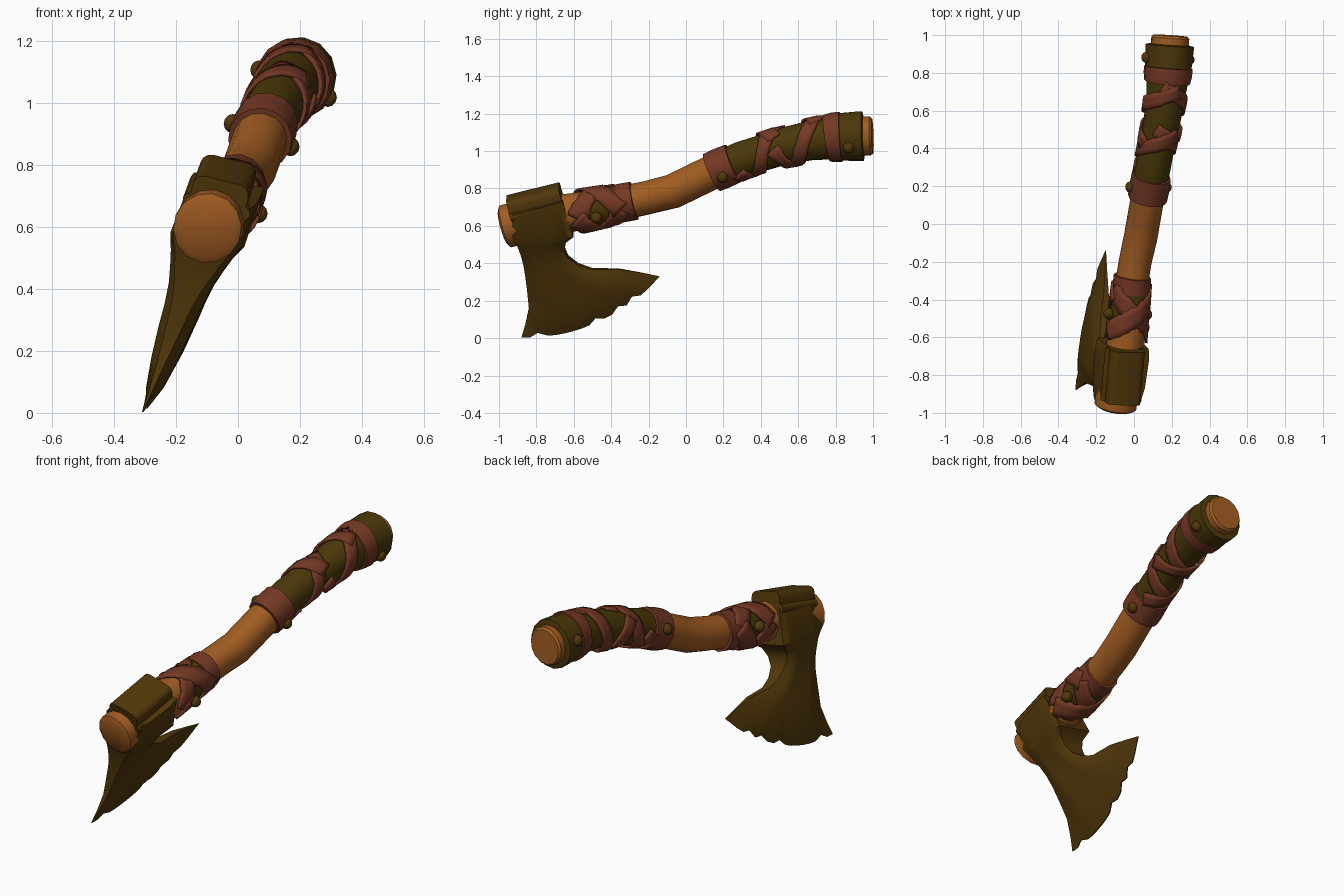
import bpy, bmesh, math, random
from mathutils import Vector, Matrix

random.seed(4)
if "Cube" in bpy.data.objects:
    bpy.data.objects.remove(bpy.data.objects["Cube"])


def material(name, r, g, b):
    m = bpy.data.materials.new(name)
    m.use_nodes = True
    m.diffuse_color = (r, g, b, 1)
    m.node_tree.nodes["Principled BSDF"].inputs["Base Color"].default_value = (r, g, b, 1)
    return m


wood = material("warm wood", .36, .108, .016)
metal = material("dark bronze", .085, .04, .003)
hide = material("olive hide", .07, .04, .003)
leather = material("red leather", .175, .04, .018)

SIDE = Vector((.93, 0, -.37))

# Handle centre line: y, x, z, radius
PATH = [(-1.1, -.12, .56, .112), (-.8, -.073, .642, .11), (-.6, -.04, .673, .098),
        (-.25, -.005, .74, .085), (-.07, .035, .785, .088), (.13, .07, .882, .088),
        (.3, .1, .955, .085), (.5, .14, 1.02, .087), (.65, .165, 1.053, .091),
        (.8, .18, 1.075, .1), (1.1, .2, 1.085, .1)]


def at(y):
    """Centre and radius of the handle at y."""
    for a, b in zip(PATH, PATH[1:]):
        if y <= b[0]:
            break
    f = (y - a[0]) / (b[0] - a[0])
    x, z, r = (a[i] + (b[i] - a[i]) * f for i in (1, 2, 3))
    return Vector((x, y, z)), r


def frame(y):
    t = (at(y + .05)[0] - at(y - .05)[0]).normalized()
    s = (SIDE - t * SIDE.dot(t)).normalized()
    return s, s.cross(t)


def on_handle(y, angle, lift=0):
    c, r = at(y)
    s, u = frame(y)
    return c + (s * math.cos(angle) + u * math.sin(angle) * 1.06) * (r + lift)


def finish(name, bm, mat, sharp=35):
    bmesh.ops.recalc_face_normals(bm, faces=bm.faces)
    me = bpy.data.meshes.new(name)
    bm.to_mesh(me)
    bm.free()
    ob = bpy.data.objects.new(name, me)
    bpy.context.collection.objects.link(ob)
    me.materials.append(mat)
    bpy.ops.object.select_all(action='DESELECT')
    ob.select_set(True)
    bpy.context.view_layer.objects.active = ob
    bpy.ops.object.shade_smooth_by_angle(angle=math.radians(sharp))
    return ob


def loft(name, rings, mat, closed=True, sharp=35):
    bm = bmesh.new()
    rows = [[bm.verts.new(p) for p in ring] for ring in rings]
    n = len(rows[0])
    for a, b in zip(rows, rows[1:]):
        for i in range(n if closed else n - 1):
            j = (i + 1) % n
            bm.faces.new((a[i], a[j], b[j], b[i]))
    if closed:
        bm.faces.new(rows[0])
        bm.faces.new(rows[-1])
    return finish(name, bm, mat, sharp)


def tube(name, stations, mat, sides=14):
    """Stations are (y, lift above the wood)."""
    return loft(name, [[on_handle(y, math.tau * i / sides, l) for i in range(sides)]
                       for y, l in stations], mat)


def strap(name, y0, y1, a0, turns, width, lift, n=20):
    """Flat strip wound on the handle from y0 to y1."""
    run = math.radians(turns * 360)
    slope = Vector((y1 - y0, run * .1)).normalized()
    rows = []
    for i in range(n + 1):
        f = i / n
        y, a = y0 + (y1 - y0) * f, math.radians(a0) + run * f
        w = width * random.uniform(.44, .56)
        rows.append([on_handle(y - slope.y * w * k, a + slope.x * w * k / .1, lift)
                     for k in (-1, -.33, .33, 1)])
    ob = loft(name, rows, leather, closed=False)
    mod = ob.modifiers.new("thickness", 'SOLIDIFY')
    mod.thickness, mod.offset = .012, 0


# Wooden handle with softened ends
tube("handle", [(-.98, -.025), (-.966, 0), (-.8, 0), (-.6, 0), (-.3, 0), (-.2, 0), (-.07, 0),
                (.03, 0), (.13, 0), (.3, 0), (.5, 0), (.65, 0), (.8, 0), (.985, 0), (.997, -.01)], wood)

# Hide grip, its end cuff and the hide under the front wrap
tube("grip", [(.2, .004), (.3, .008), (.4, .006), (.5, .008), (.65, .009), (.75, .012), (.86, .018)], hide)
tube("grip_cuff", [(.82, .006), (.83, .022), (.9, .026), (.945, .028), (.95, .008)], hide)
tube("front_hide", [(-.52, .001), (-.5, .005), (-.4, .005), (-.31, .005), (-.3, .001)], hide)

# Leather bands
tube("grip_band", [(.135, .002), (.137, .016), (.18, .019), (.253, .018), (.255, .002)], leather)
tube("end_band", [(.75, .006), (.752, .024), (.79, .028), (.828, .029), (.83, .01)], leather)
tube("front_band", [(-.365, .001), (-.363, .01), (-.32, .012), (-.278, .013), (-.276, .001)], leather)

# Crossed leather straps
for i, (y0, y1, a0, turns) in enumerate([
        (.27, .52, 200, .8), (.27, .5, -20, -.8), (.43, .74, 160, .9), (.48, .72, 20, -.85)]):
    strap(f"grip_strap_{i + 1}", y0, y1, a0, turns, .068, .012 + .003 * i)
for i, (y0, y1, a0, turns) in enumerate([
        (-.58, -.35, 0, .5), (-.58, -.35, 180, .5), (-.35, -.58, 0, .5), (-.35, -.58, 180, .5)]):
    strap(f"front_strap_{i + 1}", y0, y1, a0, turns, .095, .009 + .002 * i)

# Rivets on both sides of the handle
for place, y, lift in (("front", -.48, .014), ("middle", .19, .014), ("end", .875, .02)):
    for label, angle in (("left", -.12), ("right", math.pi + .12)):
        bm = bmesh.new()
        bmesh.ops.create_uvsphere(bm, u_segments=10, v_segments=6, radius=.031)
        bmesh.ops.translate(bm, verts=bm.verts, vec=on_handle(y, angle, lift))
        finish(f"{place}_rivet_{label}", bm, metal, 60)

# Axe head: each row is front (y, z), back (y, z), sag, half thickness, end thickness share
ROWS = [((-.93, .68), (-.66, .75), 0, .112, .9), ((-.93, .56), (-.602, .56), 0, .115, .9),
        ((-.9, .5), (-.642, .525), 0, .095, .8), ((-.882, .45), (-.65, .48), 0, .08, .75),
        ((-.87, .4), (-.63, .435), 0, .067, .65), ((-.86, .34), (-.575, .395), .012, .058, .55),
        ((-.85, .26), (-.5, .37), .03, .052, .45), ((-.84, .16), (-.36, .37), .06, .042, .3),
        ((-.86, .07), (-.24, .35), .085, .026, .2), ((-.88, .003), (-.14, .33), .088, .003, .5)]
COLS = 18
rings = []
for front, back, sag, half, share in ROWS:
    a, b = Vector(front), Vector(back)
    d = (b - a).normalized()
    edge = half < .01
    left, right = [], []
    for i in range(COLS + 1):
        f = i / COLS
        bulge = 4 * f * (1 - f)
        nick = random.choice((-.022, 0, 0, .003)) if edge and 0 < i < COLS else 0
        p = a + (b - a) * f + Vector((d.y, -d.x)) * (sag * bulge + nick)
        w = half * (share + (1 - share) * min(1, bulge * 1.4))
        mid = Vector((-.263 + .053 * p.x + .366 * p.y, p.x, p.y))
        out = Vector((w, 0, 0 if edge else -.2 * w))
        left.append(mid + out)
        right.append(mid - out)
    rings.append(left + right[::-1])
loft("axe_head", rings, metal, sharp=40)

# Poll: rounded block clasping the top of the head
turn = Matrix.Rotation(-.09, 4, 'Z') @ Matrix.Rotation(.24, 4, 'X') @ Matrix.Rotation(.26, 4, 'Y')
place = Matrix.Translation((-.05, -.805, .728)) @ turn
bm = bmesh.new()
bmesh.ops.create_cube(bm, size=1, matrix=Matrix.Diagonal((.185, .29, .12, 1)))
bmesh.ops.bevel(bm, geom=[e for e in bm.edges if abs(e.verts[0].co.y - e.verts[1].co.y) > .1],
                offset=.035, segments=3, affect='EDGES', profile=.5)
bmesh.ops.transform(bm, verts=bm.verts, matrix=place)
finish("poll", bm, metal, 35)

# Raised rims along both lower edges of the poll
for label, sign in (("left", 1), ("right", -1)):
    bm = bmesh.new()
    bmesh.ops.create_cone(bm, cap_ends=True, segments=8, radius1=.024, radius2=.024, depth=.285)
    bmesh.ops.rotate(bm, verts=bm.verts, matrix=Matrix.Rotation(math.pi / 2, 3, 'X'))
    bmesh.ops.translate(bm, verts=bm.verts, vec=(sign * .088, 0, -.03))
    bmesh.ops.transform(bm, verts=bm.verts, matrix=place)
    finish(f"poll_rim_{label}", bm, metal, 50)
